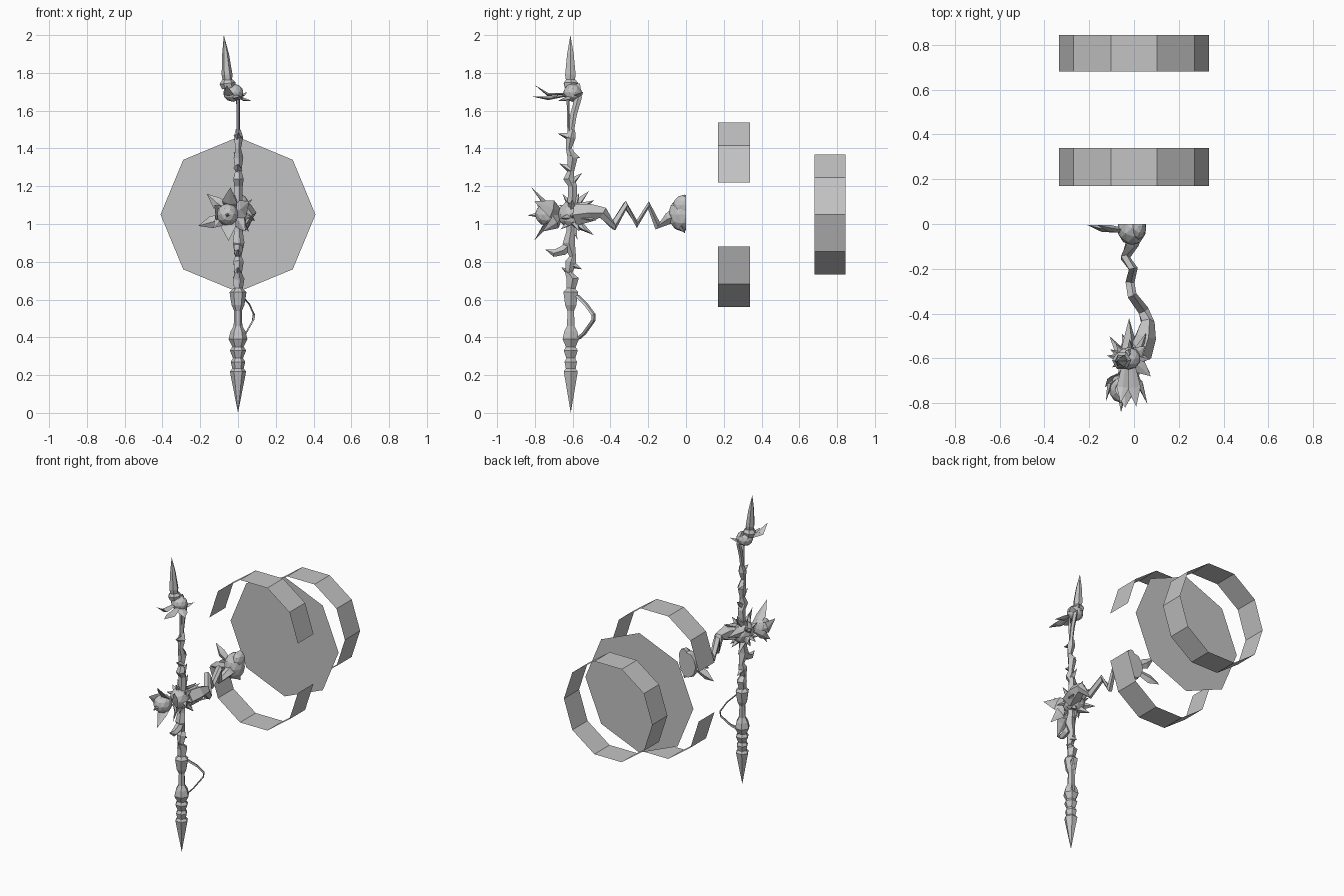
import bpy, bmesh, math
from mathutils import Vector, Matrix

default_cube = bpy.data.objects.get("Cube")
if default_cube:
    bpy.data.objects.remove(default_cube, do_unlink=True)

grey = bpy.data.materials.new("plain_grey")
grey.use_nodes = True
grey_colour = (0.55, 0.55, 0.55, 1)
grey.diffuse_color = grey_colour
for node in grey.node_tree.nodes:
    if node.type == "BSDF_PRINCIPLED":
        node.inputs["Base Color"].default_value = grey_colour


def finish(name, bm, closed=True):
    """Turn a bmesh into a flat-shaded grey object."""
    bmesh.ops.remove_doubles(bm, verts=bm.verts[:], dist=0.0005)
    if closed:
        bmesh.ops.recalc_face_normals(bm, faces=bm.faces[:])
    mesh = bpy.data.meshes.new(name)
    bm.to_mesh(mesh)
    bm.free()
    mesh.materials.append(grey)
    obj = bpy.data.objects.new(name, mesh)
    bpy.context.scene.collection.objects.link(obj)
    return obj


def loft(name, points, sides=6, flat=1.0, thin_axis=(1, 0, 0)):
    """Skin rings along (x, y, z, radius) points; flat squashes along thin_axis."""
    bm = bmesh.new()
    centres = [Vector(point[:3]) for point in points]
    last = len(points) - 1
    rings = []
    for i, centre in enumerate(centres):
        tangent = (centres[min(i + 1, last)] - centres[max(i - 1, 0)]).normalized()
        thin = Vector(thin_axis)
        thin = (thin - tangent * thin.dot(tangent)).normalized()
        wide = tangent.cross(thin)
        ring = []
        for k in range(sides):
            angle = math.tau * k / sides
            offset = thin * math.cos(angle) * flat + wide * math.sin(angle)
            ring.append(bm.verts.new(centre + offset * points[i][3]))
        rings.append(ring)
    for lower, upper in zip(rings, rings[1:]):
        for k in range(sides):
            n = (k + 1) % sides
            bm.faces.new((lower[k], lower[n], upper[n], upper[k]))
    for end, tip in ((rings[0], points[0]), (rings[-1], points[-1])):
        if tip[3] > 0.001:
            bm.faces.new(end)
    return finish(name, bm)


def leaf(name, base, middle, tip, width, flat=0.3, thin_axis=(0, 0, 1)):
    """Pointed leaf that is widest in the middle."""
    return loft(name, [(*base, width * 0.5), (*middle, width), (*tip, 0)],
                4, flat, thin_axis)


def spike(name, base, tip, radius):
    return loft(name, [(*base, radius), (*tip, 0)], 4, 1, (0.3, 0.2, 0.9))


def blob(name, centre, size, cut_back=False):
    """Faceted ball, optionally sliced flat at the back."""
    bm = bmesh.new()
    bmesh.ops.create_icosphere(bm, subdivisions=2, radius=1,
                               matrix=Matrix.Translation(centre) @ Matrix.Diagonal((*size, 1)))
    if cut_back:
        geometry = bm.verts[:] + bm.edges[:] + bm.faces[:]
        bmesh.ops.bisect_plane(bm, geom=geometry, plane_co=(0, 0, 0),
                               plane_no=(0, 1, 0), clear_outer=True)
        rim = [edge for edge in bm.edges if edge.is_boundary]
        bmesh.ops.holes_fill(bm, edges=rim)
    return finish(name, bm)


def band(name, front, back, height, first, steps):
    """Open strip of a ten-sided ring around the y axis."""
    bm = bmesh.new()
    columns = []
    for k in range(first, first + steps + 1):
        angle = math.tau * k / 10
        x, z = 0.335 * math.cos(angle), height + 0.335 * math.sin(angle)
        columns.append([bm.verts.new((x, y, z)) for y in (front, back)])
    for a, b in zip(columns, columns[1:]):
        bm.faces.new((a[0], a[1], b[1], b[0]))
    return finish(name, bm, False)


# Split front ring, full back ring and the disc between them
band("upper_half_ring", 0.17, 0.34, 1.22, 0, 5)
band("lower_half_ring", 0.17, 0.34, 0.88, 5, 5)
band("back_ring", 0.68, 0.845, 1.05, 0, 10)
disc = bmesh.new()
bmesh.ops.create_circle(disc, cap_ends=True, segments=8, radius=0.41,
                        matrix=Matrix.Translation((0, 0.505, 1.05))
                        @ Matrix.Rotation(math.pi / 2, 4, "X"))
finish("octagon_disc", disc, False)

# Staff: height and radius, with a slight wobble along the shaft
STAFF_Y = -0.61
lower_profile = [(0, 0), (.22, .043), (.235, .03), (.27, .038), (.29, .027),
                 (.33, .043), (.35, .03), (.39, .05), (.43, .04), (.46, .023),
                 (.54, .02), (.57, .034), (.64, .045), (.66, .024)]
loft("staff_foot", [(0, STAFF_Y, z, r) for z, r in lower_profile], 6)
shaft_profile = [(.65, .024), (.71, .034), (.74, .02), (.8, .03), (.83, .018),
                 (.9, .034), (.96, .025), (1.2, .025), (1.24, .03), (1.28, .018),
                 (1.35, .028), (1.4, .016), (1.46, .027), (1.5, .014)]
loft("staff_shaft", [(0, STAFF_Y + 0.012 * math.sin(i * 2.1), z, r)
                     for i, (z, r) in enumerate(shaft_profile)], 5)
loft("upper_shaft", [(0, STAFF_Y, 1.48, .016), (0, -.595, 1.58, .018),
                     (0, -.57, 1.67, .02), (-.03, -.58, 1.74, .02)], 5, .6)
loft("thin_rod", [(0, -.62, 1.48, .008), (0, -.625, 1.66, .007)], 4)

# Twigs and thorns on the shaft
for tip_y, z, rise in ((-.68, 1.46, .02), (-.67, 1.29, .03), (-.55, 1.22, .05),
                       (-.66, .74, .03), (-.55, .79, -.03), (-.56, 1.37, -.02)):
    spike("shaft_thorn", (0, STAFF_Y, z), (0, tip_y, z + rise), 0.025)
loft("bent_twig", [(0, STAFF_Y, .9, .02), (0, -.65, .86, .027),
                   (0, -.7, .845, .02), (0, -.745, .865, 0)], 5)

# Side strap near the foot
loft("side_strap", [(.02, -.575, .62, .012), (.06, -.53, .575, .012), (.085, -.49, .52, .013),
                    (.08, -.49, .49, .013), (.04, -.54, .42, .012), (.02, -.57, .395, .012)],
     4, .35, (1, .6, 0))

# Top blade with its collar and crest
loft("top_blade", [(-.055, -.612, 1.755, .026), (-.058, -.612, 1.79, .032),
                   (-.066, -.612, 1.9, .02), (-.075, -.612, 2, 0)], 6, .9)
loft("blade_collar", [(-.05, -.61, 1.72, .035), (-.055, -.61, 1.745, .043),
                      (-.055, -.61, 1.765, .028)], 6)
blob("crest_knot", (-.025, -.6, 1.695), (.055, .05, .048))
leaf("crest_leaf_upper", (-.04, -.63, 1.69), (-.05, -.73, 1.685), (-.06, -.8, 1.735), .028)
leaf("crest_leaf_middle", (-.01, -.63, 1.68), (.0, -.73, 1.665), (.01, -.815, 1.675), .03)
leaf("crest_leaf_side", (-.01, -.61, 1.68), (.03, -.64, 1.66), (.075, -.68, 1.65), .03)
leaf("crest_leaf_back", (-.02, -.6, 1.7), (.02, -.57, 1.68), (.05, -.545, 1.7), .025)

# Flower head: ball, nose spike and curled petals
HEAD = Vector((-.055, -.735, 1.05))
blob("flower_ball", HEAD, (.058, .065, .06))
spike("nose_spike", (-.055, -.77, 1.05), (-.058, -.84, 1.045), 0.018)
petals = {"top": ((-.045, -.75, 1.115), (-.04, -.82, 1.195), .042),
          "right": ((-.11, -.72, 1.06), (-.125, -.79, 1.1), .04),
          "left": ((.025, -.71, 1.08), (.06, -.805, 1.12), .05),
          "bottom": ((-.05, -.75, .985), (-.05, -.805, .91), .04),
          "lower_left": ((.015, -.69, 1.01), (.04, -.76, .96), .04),
          "lower_right": ((-.1, -.69, 1.02), (-.13, -.73, .98), .035)}
for side, (middle, tip, width) in petals.items():
    outward = Vector(middle) - HEAD
    outward.y = 0
    leaf("petal_" + side, (-.035, -.66, 1.05), middle, tip, width, .3, outward)

# Thorny collar behind the flower, leaning backwards
CORE = Vector((-.015, -.6, 1.05))
blob("thorn_core", CORE, (.065, .08, .075))
for count, reach, tip_y, thick in ((9, .125, -.585, .032), (7, .115, -.51, .034),
                                   (7, .1, -.65, .028)):
    for k in range(count):
        angle = math.tau * k / count + count
        ray = Vector((math.cos(angle) * .8, 0, math.sin(angle)))
        length = reach * (1 + .12 * math.sin(k * 2.3))
        tip = CORE + ray * length
        tip.y = tip_y + .025 * math.cos(k * 1.7)
        spike("collar_thorn", CORE + ray * .035, tip, thick)
spike("rear_thorn", (-.02, -.56, 1.07), (-.022, -.42, 1.08), 0.04)
spike("left_thorn", (.04, -.57, 1.04), (.09, -.475, 1.02), 0.03)

# Corkscrew vine from the collar to the hand
loft("corkscrew_vine", [(.02, -.58, 1.05, .06), (.05, -.5, 1.06, .05), (.06, -.44, 1.06, .032),
                        (.04, -.385, .99, .026), (-.01, -.32, 1.1, .023),
                        (-.02, -.26, 1.0, .022), (-.005, -.2, 1.1, .022),
                        (-.04, -.15, .99, .023), (-.01, -.09, 1.03, .032),
                        (-.01, -.04, 1.05, .05)], 5)

# Hand with a flat back and spread fingers
blob("hand_palm", (-.01, -.02, 1.05), (.065, .075, .09), True)
blob("hand_heel", (.02, -.01, 1.1), (.035, .06, .055), True)
leaf("finger_lower", (-.03, -.03, 1.04), (-.14, -.02, 1.01), (-.21, -.004, .99), .033, .5, (0, 1, 0))
leaf("finger_upper", (-.03, -.03, 1.06), (-.11, -.02, 1.11), (-.165, -.005, 1.16), .033, .5, (0, 1, 0))
leaf("thumb", (-.01, -.03, 1.03), (.01, -.025, .98), (.02, -.005, .95), .03, .6, (0, 1, 0))
